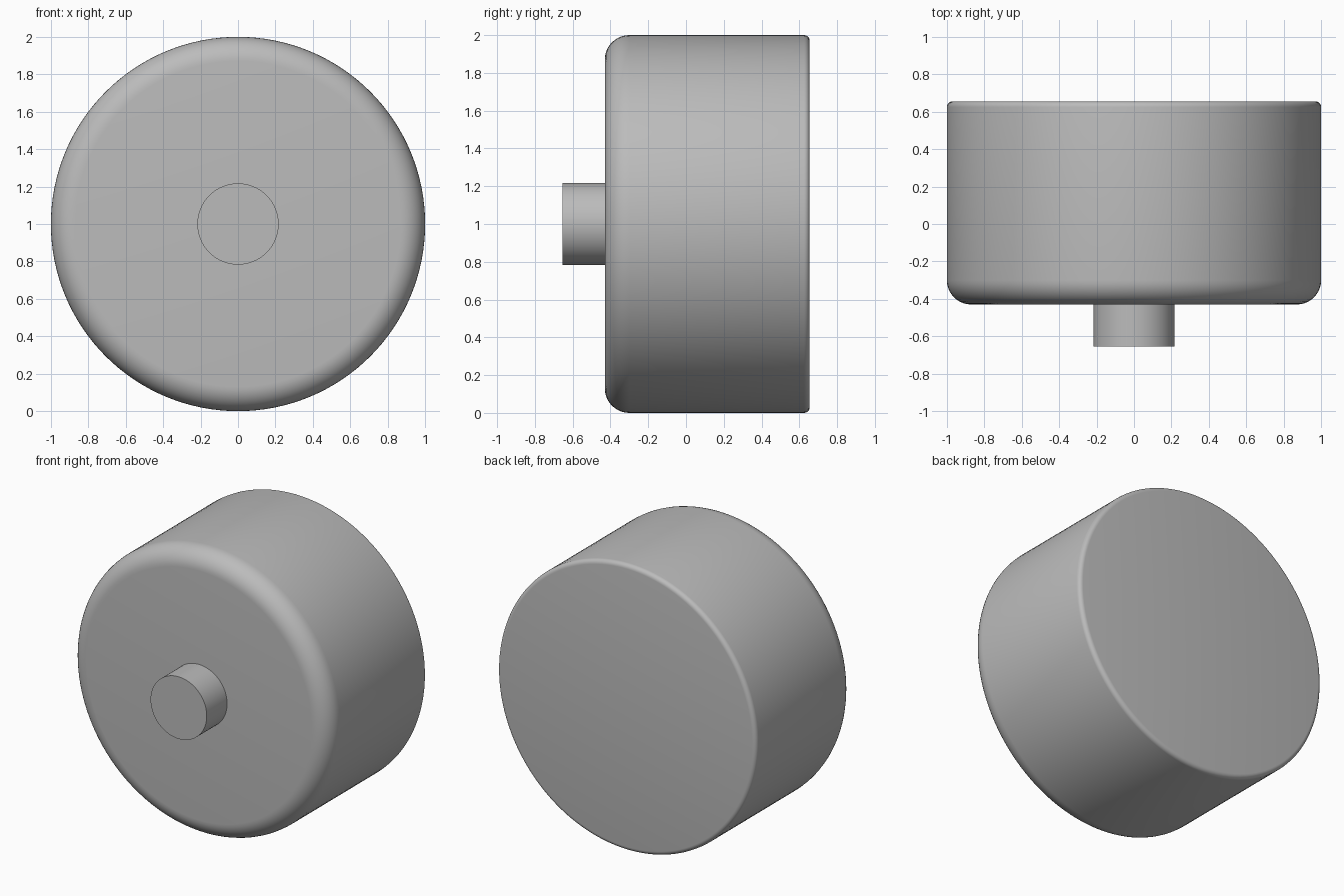
import bpy
import math
from mathutils import Matrix

cube = bpy.data.objects.get("Cube")
if cube:
    bpy.data.objects.remove(cube, do_unlink=True)

GREY = (0.5, 0.5, 0.5, 1.0)
grey = bpy.data.materials.new("plain grey")
grey.use_nodes = True
grey.diffuse_color = GREY
grey.node_tree.nodes["Principled BSDF"].inputs["Base Color"].default_value = GREY


def fillet(radius, y, size, start, steps):
    """Quarter-round profile points (radius, y) around a corner centre."""
    angles = [math.radians(start + 90 * i / steps) for i in range(steps + 1)]
    return [(radius + size * math.cos(a), y + size * math.sin(a)) for a in angles]


def turned_part(name, profile, sides):
    """Lathe a (radius, y) profile about the front-back axis, capping both ends."""
    verts = [(r * math.cos(math.tau * i / sides), y, 1 + r * math.sin(math.tau * i / sides))
             for r, y in profile for i in range(sides)]
    faces = [tuple(range(sides))]
    for k in range(len(profile) - 1):
        for i in range(sides):
            j = (i + 1) % sides
            a, b = k * sides, (k + 1) * sides
            faces.append((a + i, b + i, b + j, a + j))
    faces.append(tuple(reversed(range(len(verts) - sides, len(verts)))))
    mesh = bpy.data.meshes.new(name)
    mesh.from_pydata(verts, [], faces)
    mesh.materials.append(grey)
    obj = bpy.data.objects.new(name, mesh)
    bpy.context.collection.objects.link(obj)
    bpy.ops.object.select_all(action="DESELECT")
    obj.select_set(True)
    bpy.context.view_layer.objects.active = obj
    bpy.ops.object.shade_smooth_by_angle(angle=math.radians(35))
    return obj


# Drum body: broad round on the front rim, small round on the back rim
FRONT, BACK = -0.43, 0.655
turned_part("knob_body",
            fillet(0.87, FRONT + 0.13, 0.13, -90, 10) + fillet(0.97, BACK - 0.03, 0.03, 0, 5),
            128)

# Short stub shaft in the middle of the front face
turned_part("front_shaft", [(0.217, -0.655), (0.217, FRONT + 0.02)], 96)
